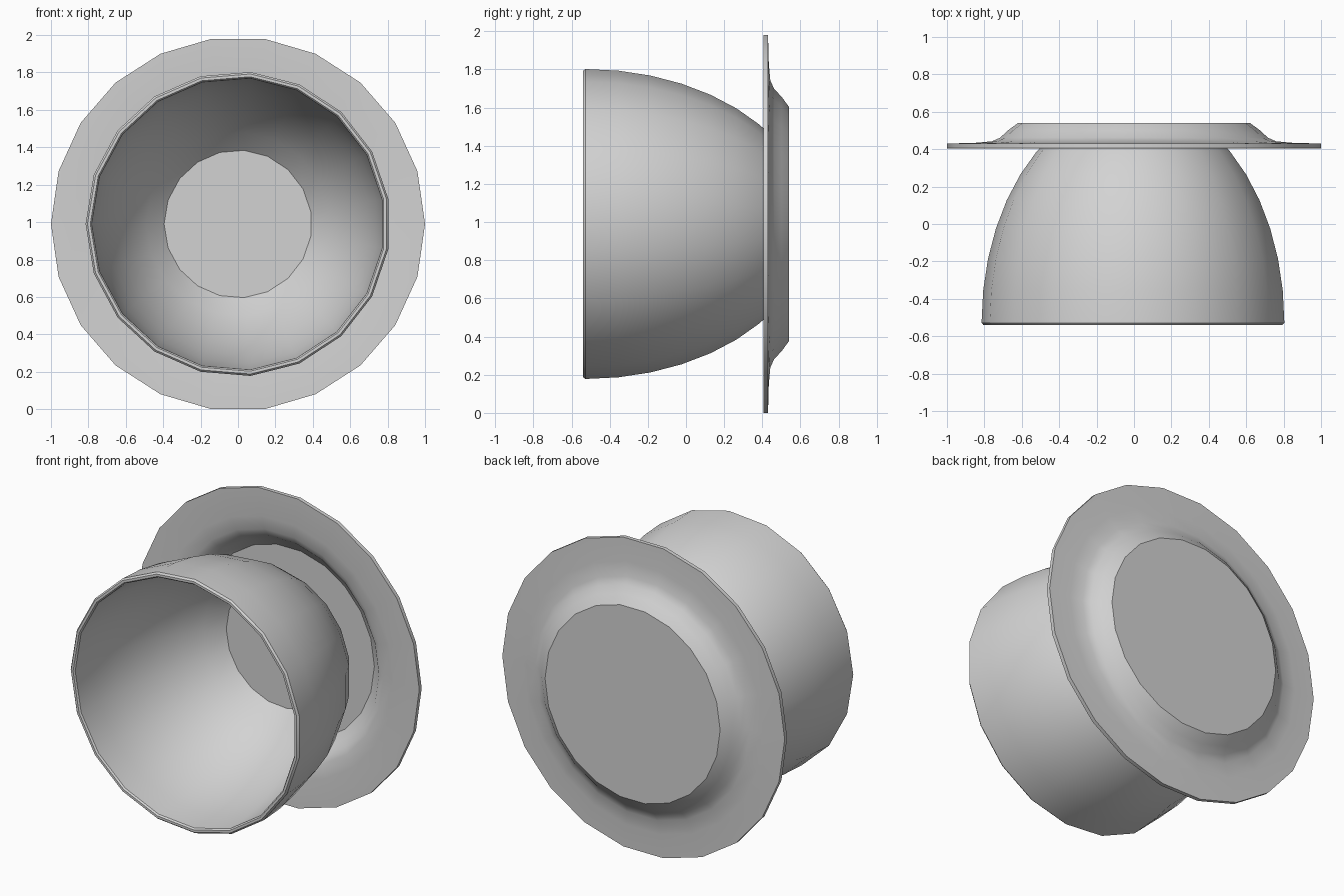
import bpy, bmesh, math

if "Cube" in bpy.data.objects:
    bpy.data.objects.remove(bpy.data.objects["Cube"])

CZ = 0.99  # height of the shared axis, which runs along y


def material(name, rgb):
    m = bpy.data.materials.new(name)
    m.diffuse_color = (*rgb, 1.0)
    m.use_nodes = True
    m.node_tree.nodes["Principled BSDF"].inputs["Base Color"].default_value = m.diffuse_color
    return m


def lathe(name, profile, sides, start, mat):
    """Spin a (radius, y) profile round the y axis and cap both ends."""
    bm = bmesh.new()
    rings = []
    for r, y in profile:
        ring = []
        for i in range(sides):
            a = start + 2 * math.pi * i / sides
            ring.append(bm.verts.new((r * math.cos(a), y, CZ + r * math.sin(a))))
        rings.append(ring)
    for p, q in zip(rings, rings[1:]):
        for i in range(sides):
            j = (i + 1) % sides
            bm.faces.new((p[i], p[j], q[j], q[i]))
    bm.faces.new(rings[0])
    bm.faces.new(rings[-1])
    bmesh.ops.recalc_face_normals(bm, faces=bm.faces)
    me = bpy.data.meshes.new(name)
    bm.to_mesh(me)
    bm.free()
    me.materials.append(mat)
    ob = bpy.data.objects.new(name, me)
    bpy.context.collection.objects.link(ob)
    bpy.ops.object.select_all(action='DESELECT')
    ob.select_set(True)
    bpy.context.view_layer.objects.active = ob
    bpy.ops.object.shade_smooth_by_angle(angle=math.radians(30))
    return ob


def dome(radius, length, y0, end_radius, steps):
    """Quarter-ellipse wall from the rim down to the flat bottom."""
    end = math.acos(end_radius / radius)
    return [(radius * math.cos(end * i / steps),
             y0 + length * math.sin(end * i / steps)) for i in range(steps + 1)]


grey = material("light_grey", (0.65, 0.65, 0.65))

# Bowl: inner floor and wall, bevelled rim, outer wall and bottom
inner = dome(0.782, 1.13, -0.53, 0.395, 7)
outer = dome(0.815, 1.19, -0.528, 0.425, 7)
lathe("bowl", inner[::-1] + [(0.79, -0.54), (0.805, -0.54)] + outer,
      19, math.pi, grey)

# Saucer: front well and flange, thin outer edge, back flange and raised base
lathe("saucer", [
    (0.605, 0.515), (0.655, 0.478), (0.69, 0.44), (0.735, 0.418), (0.82, 0.408),
    (1.0, 0.405), (1.0, 0.43), (0.85, 0.434), (0.76, 0.442), (0.715, 0.462),
    (0.675, 0.50), (0.62, 0.54)], 22, 0.0, grey)
